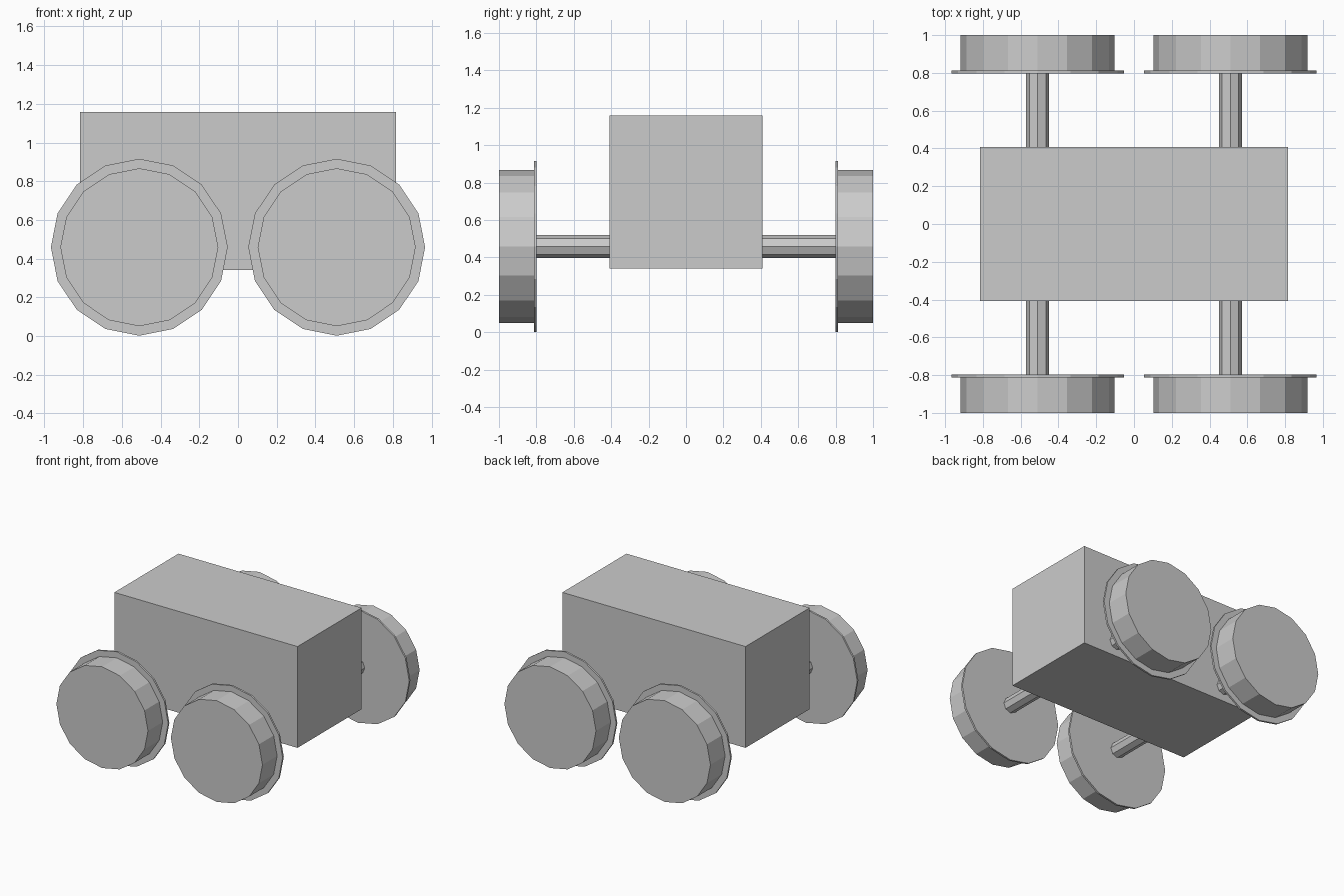
import bpy
from math import pi

if "Cube" in bpy.data.objects:
    bpy.data.objects.remove(bpy.data.objects["Cube"])

AXLE_Z = 0.459
AXLE_X = 0.51


def cylinder(name, sides, radius, x, y0, y1):
    """Flat-shaded cylinder running along y from y0 to y1."""
    bpy.ops.mesh.primitive_cylinder_add(
        vertices=sides, radius=radius, depth=abs(y1 - y0),
        location=(x, (y0 + y1) / 2, AXLE_Z), rotation=(pi / 2, 0, 0))
    bpy.context.object.name = name


# Box body
bpy.ops.mesh.primitive_cube_add(size=1, location=(0, 0, 0.75))
body = bpy.context.object
body.name = "body"
body.scale = (1.632, 0.816, 0.816)

# Axles, wheels and inner flanges
for end, sx in (("left", -1), ("right", 1)):
    x = sx * AXLE_X
    cylinder(f"{end}_axle", 8, 0.061, x, -0.805, 0.805)
    for side, sy in (("front", -1), ("back", 1)):
        cylinder(f"{side}_{end}_wheel", 16, 0.408, x, sy * 0.812, sy * 1.0)
        cylinder(f"{side}_{end}_flange", 16, 0.457, x, sy * 0.798, sy * 0.813)
